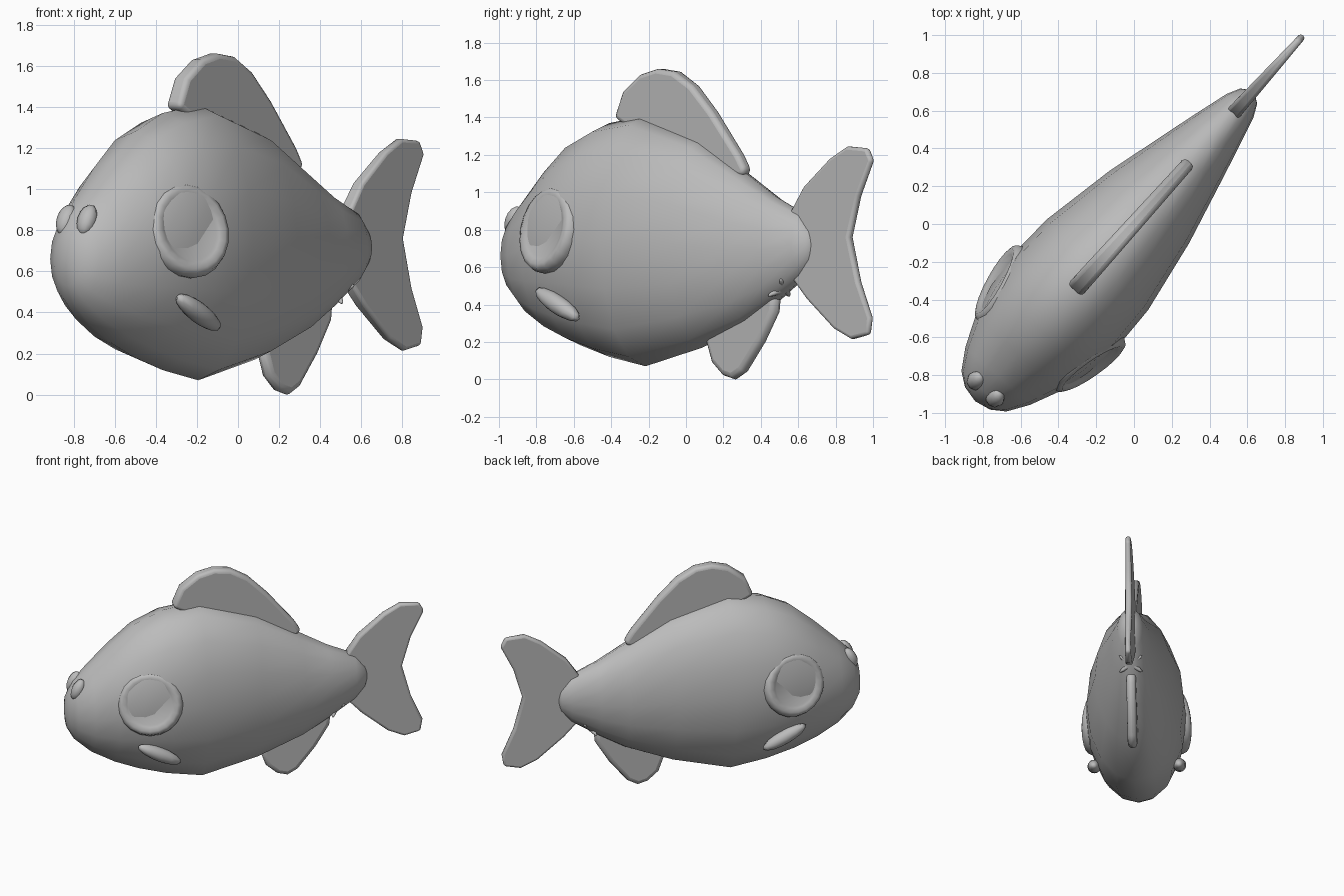
import bpy, bmesh, math
from mathutils import Matrix, Vector

cube = bpy.data.objects.get("Cube")
if cube:
    bpy.data.objects.remove(cube, do_unlink=True)

grey = bpy.data.materials.new("plain grey")
grey.use_nodes = True
grey.diffuse_color = (0.5, 0.5, 0.5, 1)
grey.node_tree.nodes["Principled BSDF"].inputs["Base Color"].default_value = grey.diffuse_color

# Parts are built nose to tail along local x, then turned to the swimming direction
HEADING = Matrix.Rotation(math.radians(48.1), 4, 'Z')


def finish(name, bm, bevel=0, angle=50):
    bmesh.ops.recalc_face_normals(bm, faces=bm.faces)
    bm.transform(HEADING)
    mesh = bpy.data.meshes.new(name)
    bm.to_mesh(mesh)
    bm.free()
    mesh.materials.append(grey)
    obj = bpy.data.objects.new(name, mesh)
    bpy.context.collection.objects.link(obj)
    if bevel:
        mod = obj.modifiers.new("round edge", 'BEVEL')
        mod.width, mod.segments = bevel, 3
        mod.limit_method, mod.angle_limit = 'ANGLE', math.radians(50)
    bpy.ops.object.select_all(action='DESELECT')
    obj.select_set(True)
    bpy.context.view_layer.objects.active = obj
    bpy.ops.object.shade_smooth_by_angle(angle=math.radians(angle))
    return obj


def loft(bm, rings, start, end):
    """Skin a list of point rings and close both ends at a point."""
    loops = [[bm.verts.new(p) for p in ring] for ring in rings]
    n = len(loops[0])
    for a, b in zip(loops, loops[1:]):
        for i in range(n):
            j = (i + 1) % n
            bm.faces.new((a[i], a[j], b[j], b[i]))
    for ring, tip in ((loops[0], start), (loops[-1], end)):
        if tip:
            v = bm.verts.new(tip)
            for i in range(n):
                bm.faces.new((ring[i], ring[(i + 1) % n], v))


def fin(name, outline, front, back):
    """Flat outline with thickness tapering from front to back."""
    u0 = min(p[0] for p in outline)
    u1 = max(p[0] for p in outline)
    bm = bmesh.new()
    sides = []
    for s in (-1, 1):
        sides.append([bm.verts.new((u, s * (front + (back - front) * (u - u0) / (u1 - u0)), z))
                      for u, z in outline])
        bm.faces.new(sides[-1])
    a, b = sides
    for i in range(len(a)):
        j = (i + 1) % len(a)
        bm.faces.new((a[i], a[j], b[j], b[i]))
    finish(name, bm, min(front, back) * 0.95)


def blob(name, centre, radii, rot, segments=12):
    bm = bmesh.new()
    bmesh.ops.create_uvsphere(bm, u_segments=segments, v_segments=8, radius=1,
                              matrix=Matrix.Translation(centre) @ rot @ Matrix.Diagonal((*radii, 1)))
    finish(name, bm, angle=80)


# Body: station, half width, bottom, top
stations = [(-1.24, .09, .53, .78), (-1.19, .16, .44, .88), (-1.08, .23, .34, .99),
            (-.92, .30, .25, 1.14), (-.75, .345, .18, 1.28), (-.55, .37, .12, 1.37),
            (-.29, .36, .07, 1.41), (.12, .285, .17, 1.28), (.45, .20, .30, 1.09),
            (.64, .15, .41, .98), (.84, .095, .54, .89), (.91, .06, .62, .81)]
rings = []
for u, w, low, high in stations:
    mid, half = (low + high) / 2, (high - low) / 2
    rings.append([(u, w * math.sin(a), mid + half * math.cos(a))
                  for a in (i * math.tau / 16 for i in range(16))])
bm = bmesh.new()
loft(bm, rings, (-1.26, 0, .66), (.95, 0, .72))
finish("body", bm, angle=80)

# Fins
fin("dorsal_fin", [(-.48, 1.4), (-.42, 1.54), (-.3, 1.63), (-.18, 1.66), (-.06, 1.645),
                   (.07, 1.57), (.21, 1.43), (.4, 1.2), (.45, 1.12), (.42, 1.08),
                   (.1, 1.15), (-.3, 1.3)], .05, .035)
fin("tail_fin", [(.76, .87), (.87, 1.03), (1.05, 1.18), (1.17, 1.245), (1.31, 1.235),
                 (1.345, 1.17), (1.25, .98), (1.185, .76), (1.25, .52), (1.335, .33),
                 (1.32, .24), (1.2, .215), (1.08, .27), (.89, .43), (.76, .57)], .04, .018)
fin("belly_fin", [(.16, .2), (.2, .09), (.28, .02), (.355, 0), (.43, .04), (.56, .2),
                  (.66, .36), (.67, .45), (.45, .5), (.2, .35)], .035, .035)

# Eyes, nostrils and side fins, mirrored on both sides
eye_profile = [(.225, -.08), (.235, -.01), (.22, .025), (.195, .035), (.165, .025), (.15, .018)]
for s, side in ((1, "left"), (-1, "right")):
    normal = Vector((-.22, s * .95, .2))
    place = Matrix.Translation((-.71, s * .315, .8)) @ normal.to_track_quat('Z', 'Y').to_matrix().to_4x4()
    eye_rings = [[place @ Vector((r * math.cos(a), r * math.sin(a), h))
                  for a in (i * math.tau / 20 for i in range(20))] for r, h in eye_profile]
    bm = bmesh.new()
    loft(bm, eye_rings, None, place @ Vector((0, 0, .018)))
    finish(side + "_eye", bm)
    blob(side + "_nostril", (-1.175, s * .068, .85), (.045, .05, .08),
         Matrix.Rotation(math.radians(25), 4, 'Y'), 8)
    blob(side + "_side_fin", (-.64, s * .315, .4), (.175, .05, .05),
         Matrix.Rotation(math.radians(27), 4, 'Y'))
    # Small crossed knot below the tail
    axis = Vector((.045, s * .085, .045))
    blob(side + "_knot_bar", (.71, 0, .49), (.02, .02, axis.length),
         axis.to_track_quat('Z', 'Y').to_matrix().to_4x4(), 8)
